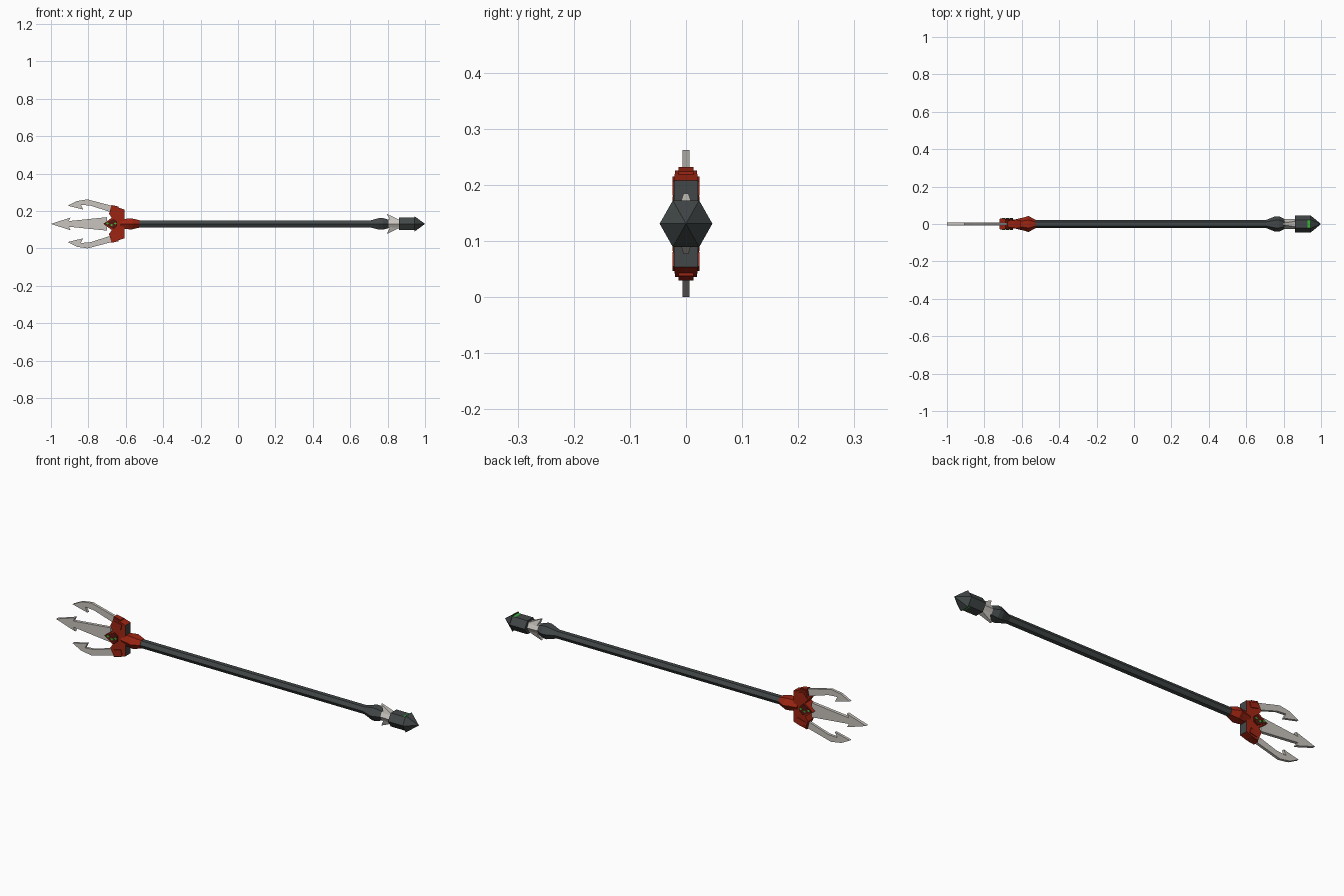
import bpy, bmesh, math

if "Cube" in bpy.data.objects:
    bpy.data.objects.remove(bpy.data.objects["Cube"])

ZC = 0.131  # height of the weapon's long axis


def material(name, rgb):
    m = bpy.data.materials.new(name)
    m.diffuse_color = (*rgb, 1)
    m.use_nodes = True
    m.node_tree.nodes["Principled BSDF"].inputs["Base Color"].default_value = m.diffuse_color
    return m


GREY = material("dark_grey", (0.055, 0.064, 0.064))
RED = material("deep_red", (0.34, 0.018, 0.006))
DARK = material("shadow_red", (0.10, 0.008, 0.005))
SILVER = material("warm_silver", (0.58, 0.55, 0.51))
GREEN = material("bright_green", (0.04, 0.45, 0.04))


def finish(bm, name, mats):
    bmesh.ops.recalc_face_normals(bm, faces=bm.faces)
    me = bpy.data.meshes.new(name)
    bm.to_mesh(me)
    bm.free()
    for m in mats:
        me.materials.append(m)
    ob = bpy.data.objects.new(name, me)
    bpy.context.collection.objects.link(ob)
    return ob


def hex_tube(name, sections, mats, rule=None):
    """Six-sided loft along x; sections are (x, radius_y, radius_z)."""
    bm = bmesh.new()
    rings = []
    for x, ry, rz in sections:
        rings.append([bm.verts.new((x, ry * math.cos(k * math.pi / 3),
                                    ZC + rz * math.sin(k * math.pi / 3))) for k in range(6)])
    for a, b in zip(rings, rings[1:]):
        for k in range(6):
            bm.faces.new((a[k], a[(k + 1) % 6], b[(k + 1) % 6], b[k]))
    bm.faces.new(rings[0])
    bm.faces.new(rings[-1])
    bmesh.ops.remove_doubles(bm, verts=bm.verts, dist=1e-5)
    bmesh.ops.recalc_face_normals(bm, faces=bm.faces)
    if rule:
        for f in bm.faces:
            f.material_index = rule(f)
    return finish(bm, name, mats)


def plate(name, pts, half, mats, flip=1, rule=None, y0=0.0):
    """Profile of (x, dz) extruded in y; half may be a function of (x, dz)."""
    h = half if callable(half) else (lambda x, z: half)
    bm = bmesh.new()
    a = [bm.verts.new((x, y0 - h(x, z), ZC + flip * z)) for x, z in pts]
    b = [bm.verts.new((x, y0 + h(x, z), ZC + flip * z)) for x, z in pts]
    n = len(pts)
    bm.faces.new(a)
    bm.faces.new(b)
    for i in range(n):
        bm.faces.new((a[i], a[(i + 1) % n], b[(i + 1) % n], b[i]))
    bmesh.ops.recalc_face_normals(bm, faces=bm.faces)
    if rule:
        for f in bm.faces:
            f.material_index = rule(f)
    return finish(bm, name, mats)


def mirrored(pts):
    """Close an upper profile with its reflection below the axis."""
    return pts + [(x, -z) for x, z in reversed(pts) if z > 1e-6]


# Shaft and its flared rear collar
hex_tube("shaft", [(-0.56, 0.021, 0.021), (0.73, 0.021, 0.021)], [GREY])
hex_tube("rear_collar", [(0.705, 0.021, 0.021), (0.755, 0.041, 0.036),
                         (0.775, 0.041, 0.036), (0.805, 0.026, 0.026)], [GREY])

# Silver neck with swept fins
hex_tube("silver_neck", [(0.79, 0.026, 0.026), (0.87, 0.027, 0.027)], [SILVER])
for s, side in ((1, "upper"), (-1, "lower")):
    plate(side + "_fin", [(0.795, 0.054), (0.862, 0.022), (0.862, 0.0), (0.815, 0.0), (0.81, 0.026)],
          lambda x, z: 0.022 - 0.33 * z, [SILVER], s)

# Pommel: hexagonal block with green bands above and below, pointed cap
hex_tube("pommel", [(0.86, 0.045, 0.039), (0.928, 0.045, 0.039), (0.943, 0.045, 0.039),
                    (0.943, 0.047, 0.048), (1.0, 0.0, 0.0)], [GREY, GREEN],
         lambda f: int(abs(f.normal.z) > 0.95 and 0.93 < f.calc_center_median().x < 0.942))

# Red front collar
hex_tube("front_collar", [(-0.63, 0.026, 0.028), (-0.585, 0.036, 0.033),
                          (-0.565, 0.043, 0.033), (-0.527, 0.023, 0.023)], [RED])

# Crossguard: red with a grey back
guard = mirrored([(-0.72, 0.0), (-0.675, 0.033), (-0.69, 0.055), (-0.672, 0.095),
                  (-0.64, 0.088), (-0.608, 0.077)])
plate("crossguard", guard, lambda x, z: 0.028 - 0.09 * abs(z), [RED, GREY],
      rule=lambda f: int(f.normal.x > 0.9))
for s, side in ((1, "upper"), (-1, "lower")):
    plate(side + "_guard_tip", [(-0.687, 0.06), (-0.677, 0.101), (-0.64, 0.093), (-0.64, 0.06)],
          0.013, [RED], s)
    plate(side + "_guard_ridge", [(-0.682, 0.062), (-0.665, 0.084), (-0.625, 0.076), (-0.632, 0.05)],
          0.0245, [RED], s)

# Pointed badge with three green inlays, on both faces
plate("badge", mirrored([(-0.717, 0.0), (-0.665, 0.027), (-0.648, 0.012)]), 0.029, [DARK])
for y, side in ((-0.029, "front"), (0.029, "back")):
    for i, x in enumerate((-0.698, -0.676, -0.655)):
        z = (0.003, -0.006, 0.002)[i]
        plate(f"{side}_green_inlay_{i + 1}",
              [(x - 0.009, z), (x, z + 0.006), (x + 0.009, z), (x, z - 0.006)],
              0.002, [GREEN], y0=y)

# Centre prong with arrow head
plate("centre_prong", mirrored([(-1.0, 0.0), (-0.895, 0.034), (-0.905, 0.015), (-0.70, 0.036)]),
      lambda x, z: 0.008, [SILVER])

# Curved outer prongs with inner barbs
prong = [(-0.91, 0.097), (-0.862, 0.122), (-0.805, 0.131), (-0.66, 0.093), (-0.66, 0.055),
         (-0.695, 0.068), (-0.79, 0.098), (-0.84, 0.102), (-0.828, 0.077)]
for s, side in ((1, "upper"), (-1, "lower")):
    plate(side + "_prong", prong, 0.0065, [SILVER], s)
